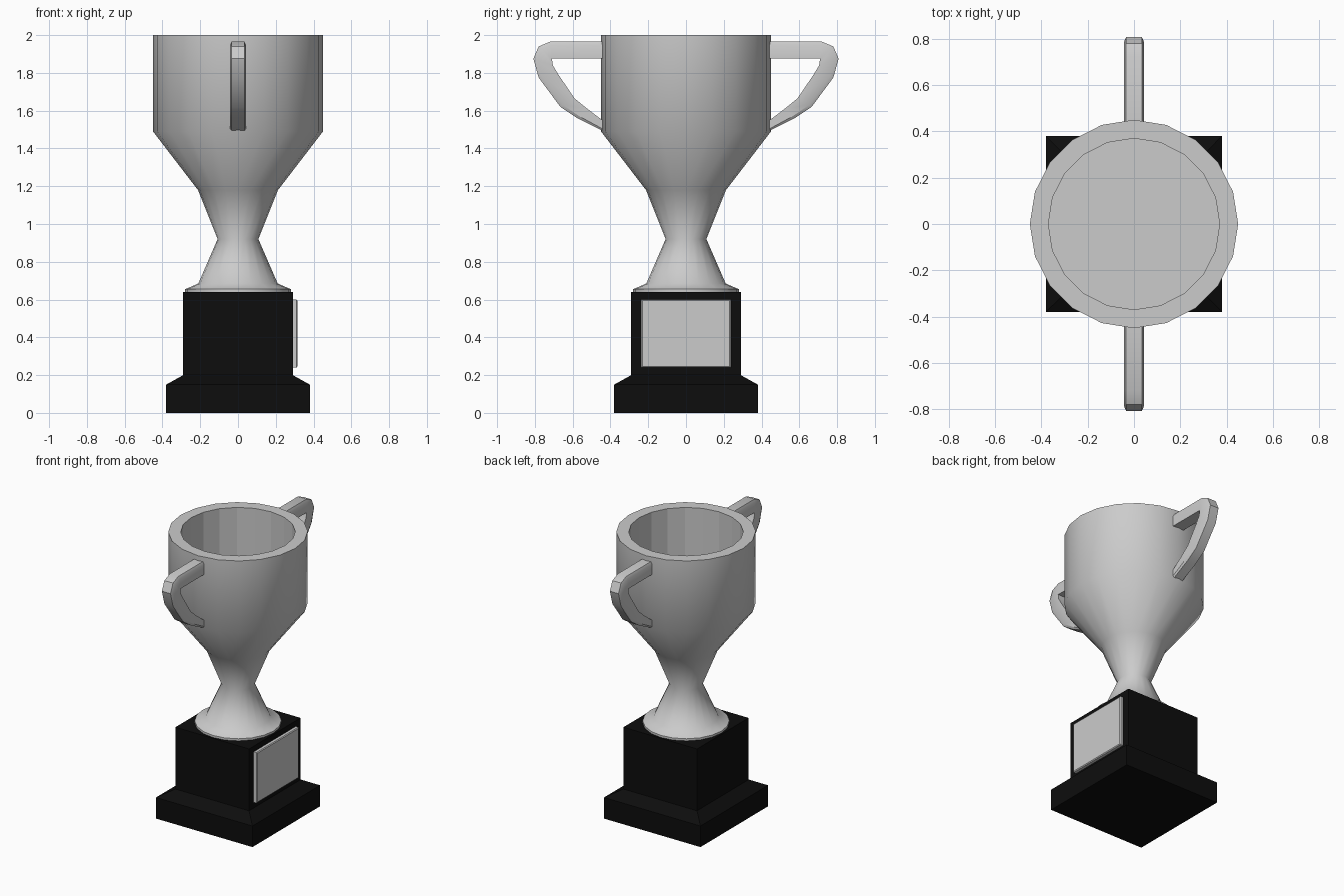
import bpy, bmesh, math

if "Cube" in bpy.data.objects:
    bpy.data.objects.remove(bpy.data.objects["Cube"])


def material(name, rgb):
    m = bpy.data.materials.new(name)
    m.diffuse_color = (*rgb, 1)
    m.use_nodes = True
    m.node_tree.nodes["Principled BSDF"].inputs["Base Color"].default_value = m.diffuse_color
    return m


silver = material("silver", (0.6, 0.6, 0.6))
black = material("black", (0.004, 0.004, 0.004))


def make(name, bm, mat, smooth=None):
    bmesh.ops.recalc_face_normals(bm, faces=bm.faces)
    me = bpy.data.meshes.new(name)
    bm.to_mesh(me)
    bm.free()
    me.materials.append(mat)
    ob = bpy.data.objects.new(name, me)
    bpy.context.collection.objects.link(ob)
    if smooth:
        bpy.ops.object.select_all(action='DESELECT')
        bpy.context.view_layer.objects.active = ob
        ob.select_set(True)
        bpy.ops.object.shade_smooth_by_angle(angle=math.radians(smooth))
    return ob


def skin(rings):
    """Bridge a list of closed point rings and cap both ends."""
    bm = bmesh.new()
    rows = [[bm.verts.new(p) for p in r] for r in rings]
    n = len(rows[0])
    for a, b in zip(rows, rows[1:]):
        for i in range(n):
            j = (i + 1) % n
            bm.faces.new((a[i], a[j], b[j], b[i]))
    bm.faces.new(rows[0])
    bm.faces.new(rows[-1])
    return bm


def ring(r, z, sides, turn=0):
    return [(r * math.cos(turn + math.tau * i / sides),
             r * math.sin(turn + math.tau * i / sides), z) for i in range(sides)]


# cup with foot, stem, bowl and hollow inside
profile = [(0.28, 0.635), (0.28, 0.655), (0.21, 0.685), (0.108, 0.92), (0.212, 1.18),
           (0.45, 1.49), (0.45, 2.0), (0.37, 2.0), (0.37, 1.5)]
cup = make("cup", skin([ring(r, z, 20) for r, z in profile]), silver, 50)
for f in cup.data.polygons:          # inside wall is faceted
    if all((cup.data.vertices[v].co.xy.length < 0.38 and
            cup.data.vertices[v].co.z > 1.45) for v in f.vertices):
        f.use_smooth = False

# square stepped plinth
steps = [(0.38, 0), (0.38, 0.15), (0.29, 0.2), (0.29, 0.64)]
make("plinth", skin([ring(h * math.sqrt(2), z, 4, math.pi / 4) for h, z in steps]), black)

# name plate on the right side, with a slight bevel at the front
plate = [(0.285, 0.237, 0.18), (0.31, 0.237, 0.18), (0.315, 0.231, 0.174)]
make("plate", skin([[(x, -w, 0.42 - h), (x, w, 0.42 - h), (x, w, 0.42 + h), (x, -w, 0.42 + h)]
                    for x, w, h in plate]), silver)

# handles: outer and inner outline points in the y-z plane, mirrored
outer = [(0.43, 1.965), (0.72, 1.965), (0.78, 1.94), (0.808, 1.875),
         (0.78, 1.775), (0.665, 1.62), (0.575, 1.56), (0.43, 1.487)]
inner = [(0.43, 1.875), (0.69, 1.875), (0.71, 1.875), (0.705, 1.84),
         (0.675, 1.79), (0.59, 1.665), (0.525, 1.612), (0.43, 1.54)]
sections = []
for (oy, oz), (iy, iz) in zip(outer, inner):
    my, mz = oy + (iy - oy) * 0.2, oz + (iz - oz) * 0.2
    w, c = 0.043, 0.034
    sections.append([(-w, iy, iz), (-w, my, mz), (-c, oy, oz),
                     (c, oy, oz), (w, my, mz), (w, iy, iz)])
handles = make("handles", skin(sections), silver, 30)
mirror = handles.modifiers.new("mirror", 'MIRROR')
mirror.use_axis = (False, True, False)
